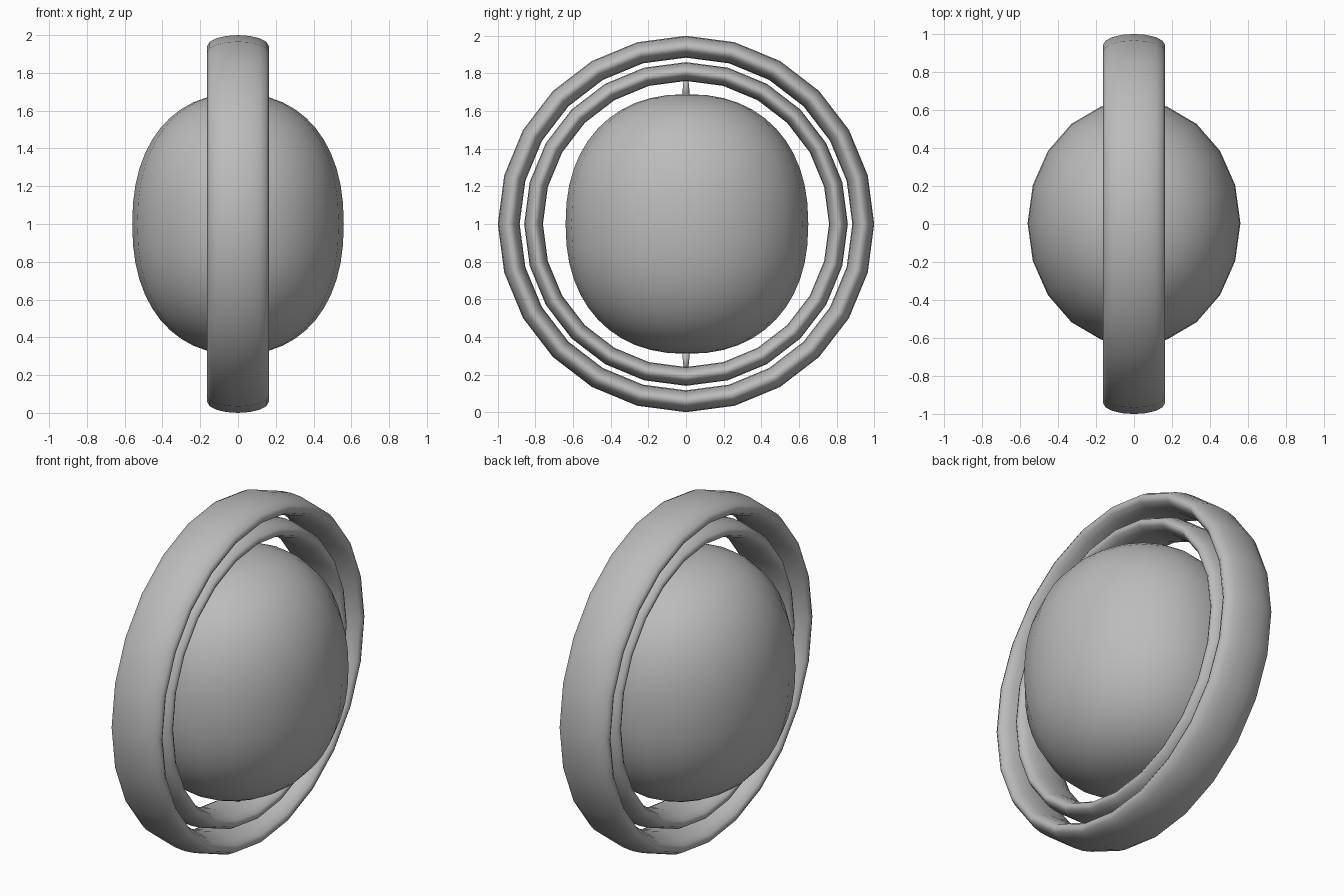
import bpy, bmesh, math
from math import cos, sin, pi

if "Cube" in bpy.data.objects:
    bpy.data.objects.remove(bpy.data.objects["Cube"])

grey = bpy.data.materials.new("plain grey")
grey.diffuse_color = (0.5, 0.5, 0.5, 1)
grey.use_nodes = True
grey.node_tree.nodes["Principled BSDF"].inputs["Base Color"].default_value = grey.diffuse_color


def finish(name, bm):
    """Turn a bmesh into a smooth shaded grey object."""
    bmesh.ops.recalc_face_normals(bm, faces=bm.faces)
    mesh = bpy.data.meshes.new(name)
    bm.to_mesh(mesh)
    bm.free()
    mesh.materials.append(grey)
    for p in mesh.polygons:
        p.use_smooth = True
    obj = bpy.data.objects.new(name, mesh)
    bpy.context.collection.objects.link(obj)
    return obj


def bridge(bm, a, b):
    """Quads between two closed loops of equal length."""
    n = len(a)
    for i in range(n):
        bm.faces.new((a[i], a[(i + 1) % n], b[(i + 1) % n], b[i]))


def ring(name, scale, segments=24, sides=16):
    """Hoop around the x axis with a wide oval cross-section."""
    bm = bmesh.new()
    loops = []
    for i in range(segments):
        a = 2 * pi * i / segments
        loop = []
        for j in range(sides):
            t = 2 * pi * j / sides
            r = scale * (0.942 + 0.058 * cos(t))
            loop.append(bm.verts.new((scale * 0.163 * sin(t), r * cos(a), 1 + r * sin(a))))
        loops.append(loop)
    for i in range(segments):
        bridge(bm, loops[i], loops[(i + 1) % segments])
    return finish(name, bm)


def globe(name, rx, ry, rz, segments=20, rows=24, power=2.25):
    """Slightly boxy ellipsoid with a 20-sided plan."""
    bm = bmesh.new()
    loops = []
    for k in range(1, rows):
        t = pi * k / rows - pi / 2
        rho = abs(cos(t)) ** (2 / power)
        z = math.copysign(abs(sin(t)) ** (2 / power), t)
        loops.append([bm.verts.new((rx * rho * cos(2 * pi * i / segments),
                                    ry * rho * sin(2 * pi * i / segments) + 0.005,
                                    1 + rz * z)) for i in range(segments)])
    for a, b in zip(loops, loops[1:]):
        bridge(bm, a, b)
    for loop, z in ((loops[0], 1 - rz), (loops[-1], 1 + rz)):
        pole = bm.verts.new((0, 0.005, z))
        for i in range(segments):
            bm.faces.new((loop[i], loop[(i + 1) % segments], pole))
    return finish(name, bm)


def pin(name, side):
    """Small tapered pivot from the globe out to the inner ring."""
    bm = bmesh.new()
    loops = [[bm.verts.new((r * cos(2 * pi * i / 12), r * sin(2 * pi * i / 12), 1 + side * h))
              for i in range(12)] for r, h in ((0.022, 0.67), (0.011, 0.785))]
    bridge(bm, *loops)
    for loop in loops:
        bm.faces.new(loop)
    return finish(name, bm)


ring("outer_ring", 1.0)
ring("inner_ring", 0.86)
globe("globe", 0.56, 0.645, 0.69)
pin("top_pin", 1)
pin("bottom_pin", -1)
